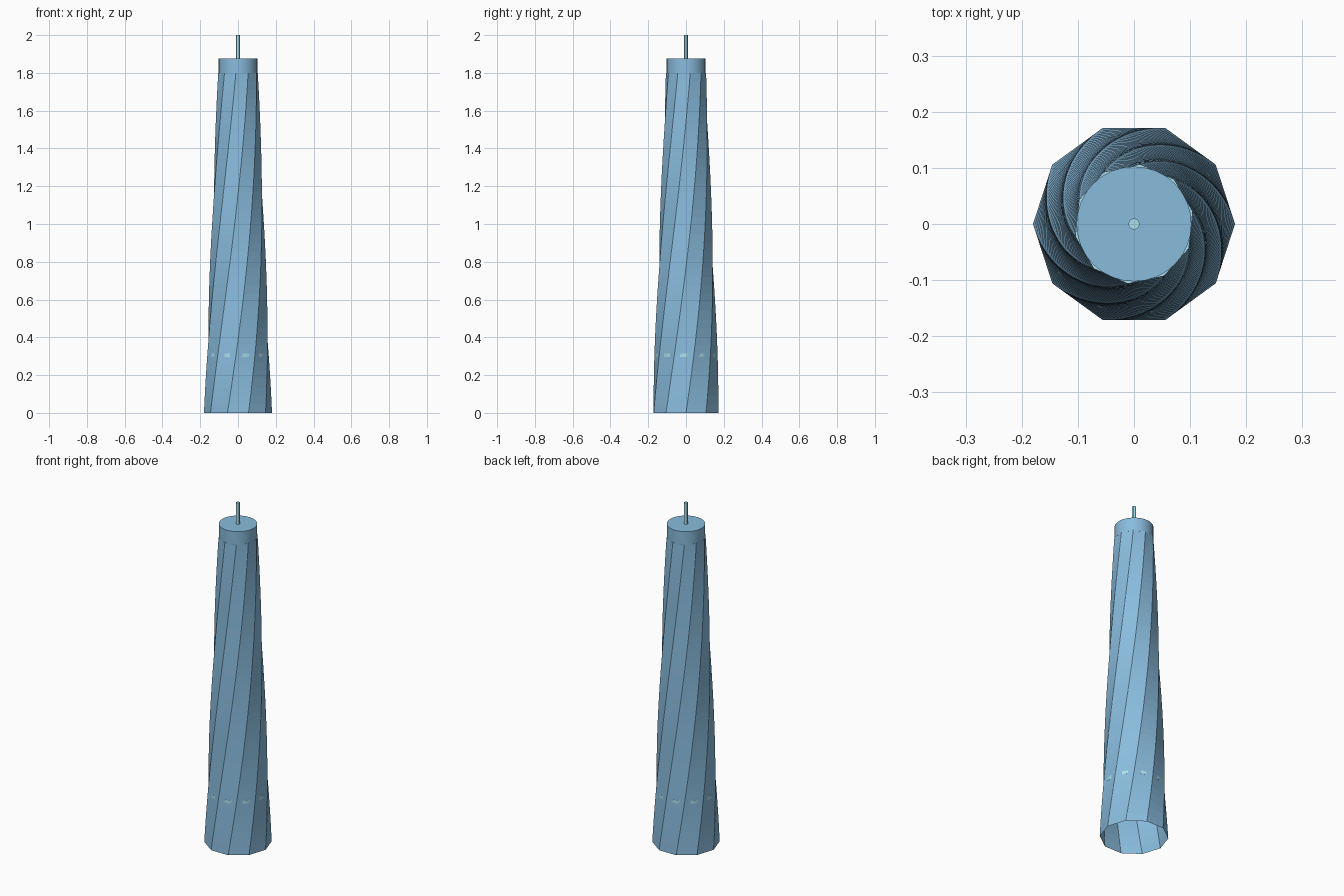
import bpy, bmesh, math

if "Cube" in bpy.data.objects:
    bpy.data.objects.remove(bpy.data.objects["Cube"])

SIDES, LEVELS = 10, 40
HEIGHT, R_BASE, R_TOP = 1.80, 0.18, 0.107
TWIST = math.radians(84)


def material(name, color):
    m = bpy.data.materials.new(name)
    m.diffuse_color = color
    m.use_nodes = True
    m.node_tree.nodes["Principled BSDF"].inputs["Base Color"].default_value = m.diffuse_color
    return m


facade = material("facade_blue", (0.25, 0.5, 0.72, 1))
glass = material("pale_cyan", (0.4, 0.75, 0.85, 1))


def cylinder(name, radius, z0, z1, sides, mat):
    bpy.ops.mesh.primitive_cylinder_add(vertices=sides, radius=radius, depth=z1 - z0,
                                        location=(0, 0, (z0 + z1) / 2))
    ob = bpy.context.object
    ob.name = name
    ob.data.materials.append(mat)
    bpy.ops.object.shade_smooth_by_angle(angle=math.radians(30))
    return ob


# Twisted, tapering ten-sided shaft: open at the base, capped on top
bm = bmesh.new()
rings = []
for i in range(LEVELS + 1):
    t = i / LEVELS
    r = R_BASE + (R_TOP - R_BASE) * t
    rings.append([bm.verts.new((r * math.cos(a), r * math.sin(a), HEIGHT * t))
                  for a in (math.tau * k / SIDES + TWIST * t for k in range(SIDES))])
for low, high in zip(rings, rings[1:]):
    for k in range(SIDES):
        n = (k + 1) % SIDES
        bm.faces.new((low[k], low[n], high[n], high[k]))
cap = bm.faces.new(rings[-1])
cap.material_index = 1
mesh = bpy.data.meshes.new("twisted_shaft")
bm.to_mesh(mesh)
bm.free()
shaft = bpy.data.objects.new("twisted_shaft", mesh)
bpy.context.collection.objects.link(shaft)
mesh.materials.append(facade)
mesh.materials.append(glass)

# Inner floor just touching the facade
cylinder("inner_floor", 0.1605, 0.295, 0.315, 32, glass)

# Round crown and mast
cylinder("crown", 0.1025, HEIGHT - 0.005, 1.875, 32, facade)
cylinder("mast", 0.01, 1.87, 2.0, 12, glass)
